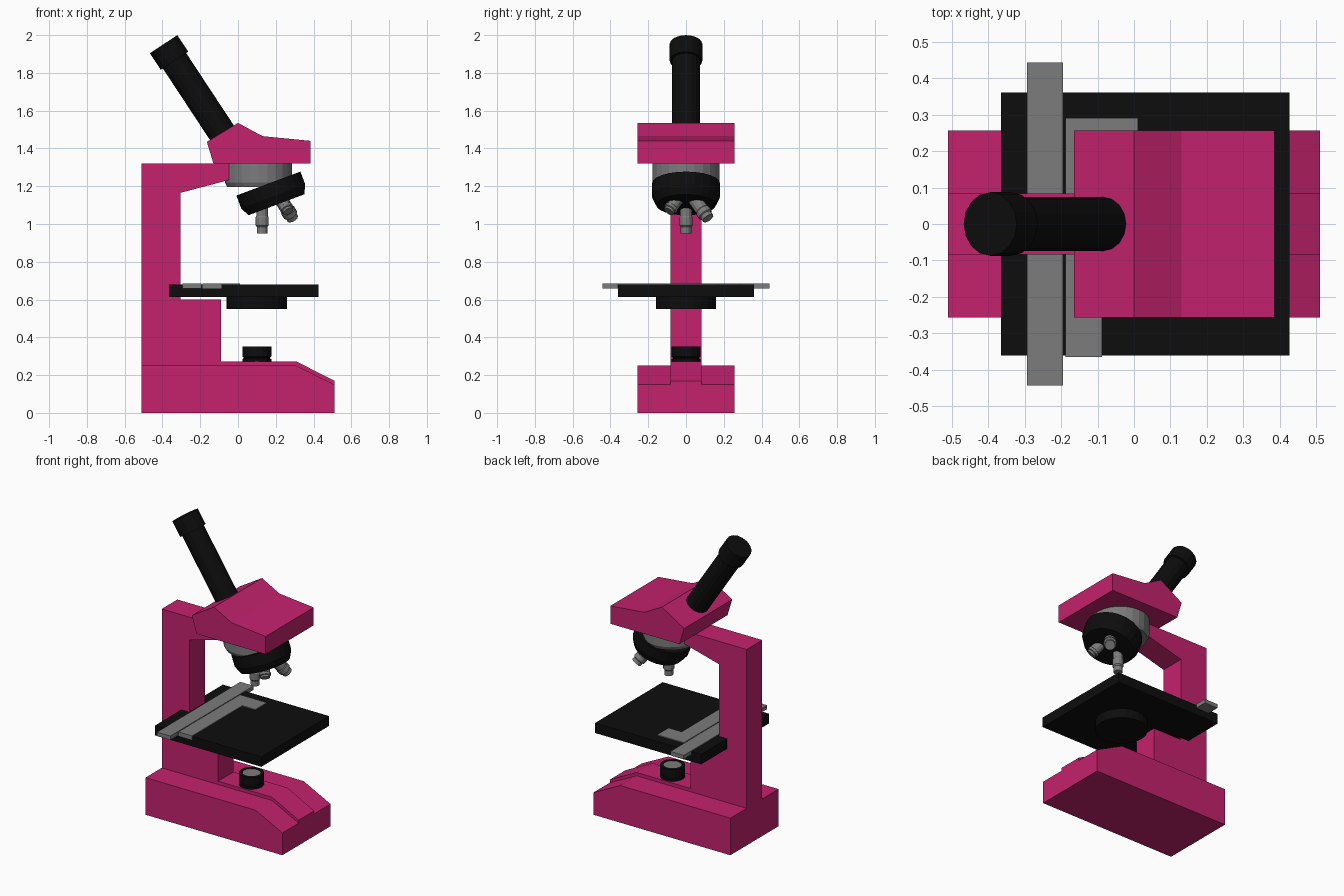
import bpy, bmesh, math
from mathutils import Vector

if "Cube" in bpy.data.objects:
    bpy.data.objects.remove(bpy.data.objects["Cube"])


def material(name, rgb):
    m = bpy.data.materials.new(name)
    m.diffuse_color = (*rgb, 1)
    m.use_nodes = True
    m.node_tree.nodes["Principled BSDF"].inputs["Base Color"].default_value = m.diffuse_color
    return m


PINK = material("pink", (0.55, 0.016, 0.155))
BLACK = material("black", (0.004, 0.004, 0.004))
GREY = material("grey", (0.2, 0.2, 0.2))


def finish(name, bm, mat):
    bmesh.ops.recalc_face_normals(bm, faces=bm.faces)
    me = bpy.data.meshes.new(name)
    bm.to_mesh(me)
    bm.free()
    me.materials.append(mat)
    ob = bpy.data.objects.new(name, me)
    bpy.context.collection.objects.link(ob)
    return ob


def extrude(name, pts, y0, y1, mat):
    """Side profile (x, z) extruded from y0 to y1."""
    bm = bmesh.new()
    a = [bm.verts.new((x, y0, z)) for x, z in pts]
    b = [bm.verts.new((x, y1, z)) for x, z in pts]
    n = len(pts)
    bm.faces.new(a)
    bm.faces.new(b)
    for i in range(n):
        j = (i + 1) % n
        bm.faces.new((a[i], a[j], b[j], b[i]))
    return finish(name, bm, mat)


def box(name, x0, x1, y0, y1, z0, z1, mat):
    return extrude(name, [(x0, z0), (x1, z0), (x1, z1), (x0, z1)], y0, y1, mat)


def lathe(name, profile, origin, axis, mat, sides=16):
    """Turned part: (radius, distance along axis) rings, capped at both ends."""
    bm = bmesh.new()
    q = Vector(axis).normalized().to_track_quat('Z', 'Y')
    o = Vector(origin)
    rings = []
    for r, d in profile:
        rings.append([bm.verts.new(o + q @ Vector((
            r * math.cos(2 * math.pi * i / sides),
            r * math.sin(2 * math.pi * i / sides), d))) for i in range(sides)])
    for a, b in zip(rings, rings[1:]):
        for i in range(sides):
            j = (i + 1) % sides
            bm.faces.new((a[i], a[j], b[j], b[i]))
    bm.faces.new(rings[0])
    bm.faces.new(rings[-1])
    return finish(name, bm, mat)


# Base with raised centre rib
extrude("base", [(-0.51, 0), (0.51, 0), (0.51, 0.15), (0.31, 0.25), (-0.51, 0.25)],
        -0.256, 0.256, PINK)
extrude("base_rib", [(-0.1, 0.2), (0.31, 0.2), (0.51, 0.1), (0.51, 0.17), (0.31, 0.272), (-0.1, 0.272)],
        -0.083, 0.083, PINK)

# C-shaped arm and head
extrude("arm", [(-0.51, 0.25), (-0.09, 0.25), (-0.09, 0.6), (-0.305, 0.6), (-0.305, 1.165),
                (-0.04, 1.235), (-0.04, 1.32), (-0.51, 1.32)], -0.083, 0.083, PINK)
extrude("head", [(-0.13, 1.32), (0.385, 1.32), (0.385, 1.44), (0.13, 1.465), (0, 1.535), (-0.165, 1.435)],
        -0.256, 0.256, PINK)

# Eyepiece tube with wider collar at the top
lathe("eyepiece", [(0.087, 0), (0.087, 0.105), (0.074, 0.105), (0.074, 0.6)],
      (-0.394, 0, 1.952), (0.55, 0, -0.835), BLACK)

# Nosepiece mount and tilted turret
lathe("nosepiece_mount", [(0.178, 0), (0.178, 0.1), (0.165, 0.125)], (0.109, 0, 1.32), (0, 0, -1), GREY, 24)
lathe("turret", [(0.181, 0), (0.181, 0.072), (0.158, 0.12)], (0.161, 0, 1.214), (0.35, 0, -0.936), BLACK, 24)


# Three stepped objectives of different length
def objective(name, origin, axis, length, r):
    lathe(name, [(r, -0.05), (r, length * 0.45), (r * 1.12, length * 0.5), (r * 1.12, length * 0.75),
                 (r * 0.9, length * 0.8), (r * 0.9, length)], origin, axis, GREY, 12)


objective("long_objective", (0.128, 0, 1.12), (0, 0, -1), 0.17, 0.031)
objective("medium_objective", (0.24, 0.06, 1.11), (0.45, 0.52, -0.73), 0.11, 0.036)
objective("short_objective", (0.24, -0.06, 1.11), (0.45, -0.52, -0.73), 0.06, 0.033)

# Stage, condenser and slide holder
box("stage", -0.365, 0.426, -0.36, 0.36, 0.613, 0.68, BLACK)
lathe("condenser", [(0.16, 0), (0.16, 0.07)], (0.1, 0, 0.55), (0, 0, 1), BLACK, 24)
box("slide_bar", -0.293, -0.194, -0.443, 0.443, 0.659, 0.686, GREY)
box("slide_clip", -0.188, -0.087, -0.365, 0.291, 0.659, 0.686, GREY)
box("slide_clip_arm", -0.087, 0.011, 0.17, 0.291, 0.659, 0.686, GREY)

# Lamp housing with grooves and lens
lathe("lamp", [(0.077, 0), (0.077, 0.032), (0.07, 0.036), (0.07, 0.042), (0.077, 0.046),
               (0.077, 0.1), (0.058, 0.1), (0.058, 0.092)], (0.1, 0, 0.252), (0, 0, 1), BLACK)
lathe("lamp_lens", [(0.057, 0), (0.057, 0.006)], (0.1, 0, 0.343), (0, 0, 1), GREY)
